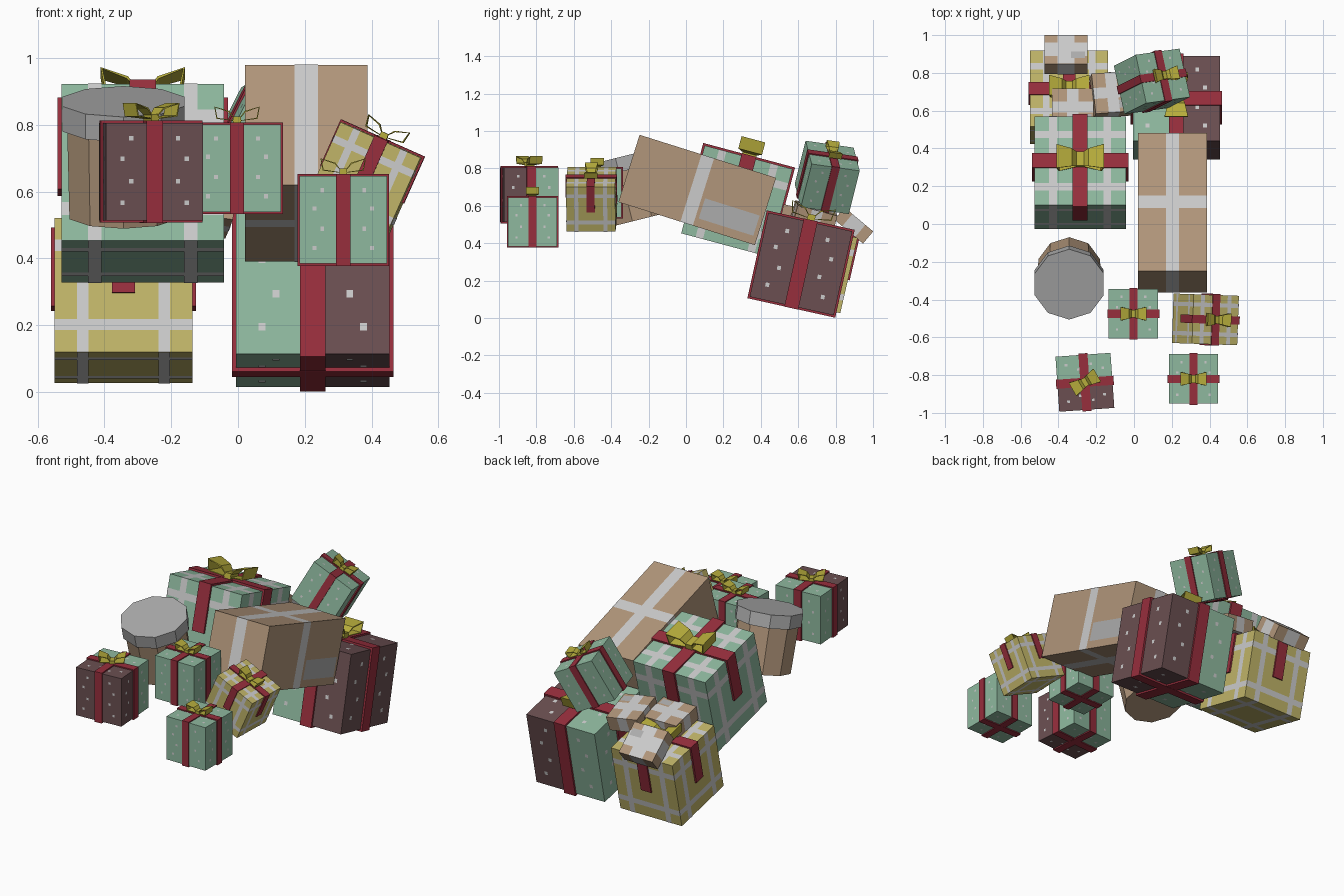
import bpy, bmesh
from math import radians
from mathutils import Vector, Matrix, Euler

if "Cube" in bpy.data.objects:
    bpy.data.objects.remove(bpy.data.objects["Cube"])


def material(name, code):
    m = bpy.data.materials.new(name)
    rgb = [(int(code[i:i + 2], 16) / 255) ** 2.2 for i in (0, 2, 4)]
    m.diffuse_color = (*rgb, 1)
    m.use_nodes = True
    m.node_tree.nodes["Principled BSDF"].inputs["Base Color"].default_value = m.diffuse_color
    return m


GREEN = material("mint_paper", "8DB79D")
MAROON = material("maroon_paper", "6A5052")
YELLOW = material("yellow_paper", "BFB368")
WHITE = material("pale_print", "D0D0D0")
RED = material("red_ribbon", "96323F")
GOLD = material("gold_bow", "B5AB3E")
KRAFT = material("kraft_card", "B0957A")
GREY = material("grey_card", "ABABAB")

X, Y, Z = Vector((1, 0, 0)), Vector((0, 1, 0)), Vector((0, 0, 1))
# normal, u direction, v direction of every box side
SIDES = [(X, Y, Z), (-X, -Y, Z), (Y, -X, Z), (-Y, X, Z), (Z, X, Y), (-Z, X, -Y)]


def place(loc, rot):
    return Matrix.Translation(loc) @ Euler([radians(a) for a in rot]).to_matrix().to_4x4()


def finish(bm, name, mats, M):
    me = bpy.data.meshes.new(name)
    bm.to_mesh(me)
    bm.free()
    for m in mats:
        me.materials.append(m)
    ob = bpy.data.objects.new(name, me)
    bpy.context.collection.objects.link(ob)
    ob.matrix_world = M
    return ob


def rect(bm, side, dims, u0, v0, u1, v1, mat, lift=0.0):
    n, u, v = side
    vs = []
    for a, b in ((u0, v0), (u1, v0), (u1, v1), (u0, v1)):
        p = n * .5 + u * a + v * b
        vs.append(bm.verts.new(Vector([p[i] * dims[i] for i in range(3)]) + n * lift))
    bm.faces.new(vs).material_index = mat


def block(bm, size, loc=(0, 0, 0)):
    bmesh.ops.create_cube(bm, size=1, matrix=Matrix.Translation(loc) @ Matrix.Diagonal((*size, 1)))


def wrapped_box(name, s, style, mats, M):
    bm = bmesh.new()
    d = (s, s, s)
    for side in SIDES:
        n, u, v = side
        if style == "two_tone":
            if abs(n.x) > .5:
                rect(bm, side, d, -.5, -.5, .5, .5, 0 if n.x > 0 else 1)
            else:
                rect(bm, side, d, 0, -.5, .5, .5, 0 if u.x > 0 else 1)
                rect(bm, side, d, -.5, -.5, 0, .5, 1 if u.x > 0 else 0)
        else:
            rect(bm, side, d, -.5, -.5, .5, .5, 0)
    bmesh.ops.remove_doubles(bm, verts=bm.verts[:], dist=1e-5)
    for side in SIDES:
        if style == "plaid":
            for c in (-.295, .295):
                rect(bm, side, d, c - .042, -.5, c + .042, .5, 2, .0012)
                rect(bm, side, d, -.5, c - .042, .5, c + .042, 2, .0012)
        else:
            for k in (-1, 1):
                for a, b in ((.24, .34), (.33, .13), (.24, -.1), (.33, -.32)):
                    a *= k
                    rect(bm, side, d, a - .022, b - .024, a + .022, b + .024, 2, .0012)
    return finish(bm, name, mats, M)


def ribbon(name, s, tabs, M):
    bm = bmesh.new()
    w, t = s * .165, s * .025
    for k, e in ((0, t), (1, t * .92)):
        h = s * .56 + e if tabs else s + 2 * e
        size = [w, w, h]
        size[k] = s + 2 * e
        block(bm, size, (0, 0, s / 2 + e - h / 2))
    finish(bm, name, [RED], M)


def bow(name, s, turn, M):
    bm = bmesh.new()
    # loop outline: x, z, half width
    loop = [(.0, .01, .07), (.09, .13, .10), (.26, .18, .135), (.235, .04, .135)]
    for k in (-1, 1):
        rows = [[bm.verts.new((k * x * s, j * w * s, z * s)) for j in (-1, 1)] for x, z, w in loop]
        for i in range(4):
            a, b = rows[i], rows[(i + 1) % 4]
            bm.faces.new((a[0], a[1], b[1], b[0]))
    bmesh.ops.recalc_face_normals(bm, faces=bm.faces[:])
    block(bm, (.09 * s, .16 * s, .07 * s), (0, 0, .03 * s))
    ob = finish(bm, name, [GOLD], M @ Matrix.Translation((0, 0, s * .525)) @ Matrix.Rotation(radians(turn), 4, 'Z'))
    mod = ob.modifiers.new("thickness", 'SOLIDIFY')
    mod.thickness = s * .016


# name, size, pattern, paper, location, rotation, bow turn
GIFTS = [
    ("front_left_gift", .292, "two_tone", MAROON, (-.26, -.838, .66), (0, 0, -86), 116),
    ("front_right_gift", .262, "dots", GREEN, (.315, -.82, .515), (0, 0, 0), 0),
    ("middle_gift", .262, "dots", GREEN, (-.003, -.475, .67), (0, 0, 0), 0),
    ("small_plaid_gift", .262, "plaid", YELLOW, (.378, -.505, .635), (0, 24, -2), 0),
    ("large_plaid_gift", .486, "plaid", GREEN, (-.285, .272, .625), (-15, 0, 0), 0),
    ("back_plaid_gift", .413, "plaid", YELLOW, (-.343, .67, .274), (-13, 0, 0), 0),
    ("large_two_tone_gift", .46, "two_tone", MAROON, (.224, .615, .289), (-12.5, 0, 0), 90),
    ("top_back_gift", .265, "dots", GREEN, (.095, .755, .752), (-9, 28, 8), 0),
]
for name, s, style, paper, loc, rot, turn in GIFTS:
    M = place(loc, rot)
    wrapped_box(name + "_box", s, style, [paper, GREEN, WHITE], M)
    ribbon(name + "_ribbon", s, style == "plaid", M)
    bow(name + "_bow", s, turn, M)


def parcel(name, dims, loc, rot, tape, label):
    bm = bmesh.new()
    for side in SIDES:
        rect(bm, side, dims, -.5, -.5, .5, .5, 0)
    bmesh.ops.remove_doubles(bm, verts=bm.verts[:], dist=1e-5)
    # tape lengthwise and around the middle
    for i in (2, 3, 4, 5):
        h = tape / 2 / dims[0]
        rect(bm, SIDES[i], dims, -h, -.5, h, .5, 1, .0012)
    h = tape / 2 / dims[1]
    for i in (0, 1):
        rect(bm, SIDES[i], dims, -h, -.5, h, .5, 1, .0012)
    for i in (4, 5):
        rect(bm, SIDES[i], dims, -.5, -h, .5, h, 1, .0012)
    rect(bm, SIDES[label[0]], dims, *label[1:], 2, .0024)
    finish(bm, name, [KRAFT, WHITE, GREY], place(loc, rot))


parcel("large_parcel", (.367, .765, .377), (.204, .06, .685), (-17.5, 0, 0), .07, (0, .07, -.38, .47, -.08))
parcel("small_parcel_back", (.225, .2, .085), (-.36, .897, .495), (-40, 0, 0), .09, (4, .12, -.3, .45, -.08))
parcel("small_parcel_right", (.2, .22, .09), (-.12, .685, .545), (-15, 8, 4), .06, (4, .15, -.4, .45, -.2))
parcel("small_parcel_middle", (.22, .2, .085), (-.325, .61, .545), (-13, 0, 0), .06, (4, .15, -.4, .45, -.2))

# round tin with lid, leaning forward
for name, r, r2, h, z, mat in (("tin_body", .17, .177, .275, .1375, KRAFT), ("tin_lid", .192, .192, .078, .311, GREY)):
    bm = bmesh.new()
    bmesh.ops.create_cone(bm, cap_ends=True, segments=10, radius1=r, radius2=r2, depth=h,
                          matrix=Matrix.Translation((0, 0, z)))
    finish(bm, name, [mat], place((-.343, -.235, .53), (14, 0, 0)))
